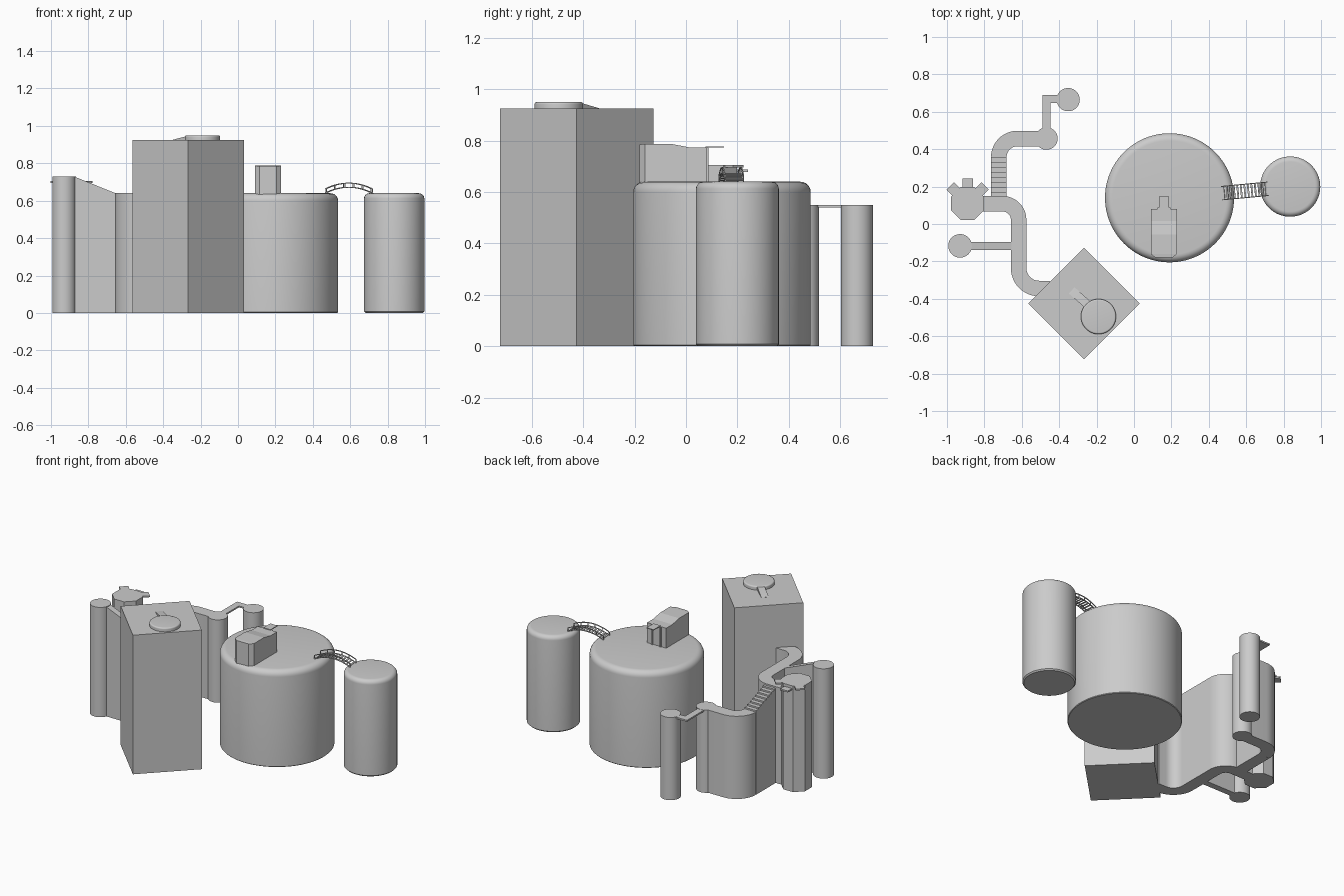
import bpy, bmesh
from math import sin, cos, pi, radians, atan2
from mathutils import Vector, Matrix

if "Cube" in bpy.data.objects:
    bpy.data.objects.remove(bpy.data.objects["Cube"])


def make(name, verts, faces, smooth=True):
    me = bpy.data.meshes.new(name)
    bm = bmesh.new()
    vs = [bm.verts.new(v) for v in verts]
    for f in faces:
        bm.faces.new([vs[i] for i in f])
    bmesh.ops.recalc_face_normals(bm, faces=bm.faces)
    bm.to_mesh(me)
    bm.free()
    ob = bpy.data.objects.new(name, me)
    bpy.context.collection.objects.link(ob)
    if smooth:
        bpy.ops.object.select_all(action='DESELECT')
        ob.select_set(True)
        bpy.context.view_layer.objects.active = ob
        bpy.ops.object.shade_smooth_by_angle(angle=radians(30))
    return ob


def loft(name, rings, smooth=True):
    # skin equal-sized rings and cap both ends
    n = len(rings[0])
    verts = [v for r in rings for v in r]
    faces = [list(range(n)), list(range(len(verts) - n, len(verts)))]
    for k in range(len(rings) - 1):
        for i in range(n):
            j = (i + 1) % n
            faces.append([k*n + i, k*n + j, (k+1)*n + j, (k+1)*n + i])
    return make(name, verts, faces, smooth)


def lathe(name, x, y, profile, segs=64, start=0.0):
    return loft(name, [[(x + r*cos(start + 2*pi*i/segs), y + r*sin(start + 2*pi*i/segs), z)
                        for i in range(segs)] for r, z in profile])


def pillar(name, x, y, r, h, top=0.0, foot=0.0, base=0.0, segs=64):
    prof = [(r - foot, base), (r, base + foot)] if foot else [(r, base)]
    prof += [(r - top + top*cos(a*pi/12), h - top + top*sin(a*pi/12)) for a in range(7)] if top else [(r, h)]
    return lathe(name, x, y, prof, segs)


def ribbon(name, path, width, base, tops, thick=None):
    # solid wall following a path, with a top height at each point
    pts = [Vector(p) for p in path]
    if not isinstance(tops, list):
        tops = [tops] * len(pts)
    rings = []
    for i, p in enumerate(pts):
        a = (p - pts[i-1]).normalized() if i else None
        b = (pts[i+1] - p).normalized() if i < len(pts) - 1 else None
        d = ((a or b) + (b or a)).normalized()
        scale = 1 / d.dot(a or b)
        s = Vector((-d.y, d.x)) * width / 2 * scale
        lo = tops[i] - thick if thick else base
        l, r = p + s, p - s
        rings.append([(l.x, l.y, lo), (r.x, r.y, lo), (r.x, r.y, tops[i]), (l.x, l.y, tops[i])])
    return loft(name, rings)


def arc(cx, cy, r, a0, a1, n=12):
    return [(cx + r*cos(radians(a0 + (a1-a0)*i/n)), cy + r*sin(radians(a0 + (a1-a0)*i/n))) for i in range(n+1)]


def box(name, center, size, mat=Matrix()):
    sx, sy, sz = (s / 2 for s in size)
    rings = [[mat @ (Vector(center) + Vector((x*sx, y*sy, z*sz)))
              for x, y in ((-1, -1), (1, -1), (1, 1), (-1, 1))] for z in (-1, 1)]
    return loft(name, rings, False)


# square tower with landing disc and ramp
lathe("square_tower", -0.267, -0.425, [(0.298, 0), (0.298, 0.925)], 4)
pillar("tower_disc", -0.19, -0.495, 0.094, 0.95, 0.009, 0, 0.92)
ribbon("disc_ramp", [(-0.22, -0.457), (-0.26, -0.42), (-0.333, -0.355)], 0.045, 0.92, [0.947, 0.945, 0.926])

# large drum and small drum
pillar("large_drum", 0.19, 0.14, 0.345, 0.64, 0.04, 0.004, segs=96)
pillar("small_drum", 0.835, 0.2, 0.161, 0.64, 0.028, 0.008)

# roof house on the large drum: chamfered front, stepped roof line
sections = [(-0.18, 0.045, 0.785), (-0.16, 0.07, 0.787), (-0.057, 0.07, 0.787),
            (0.015, 0.07, 0.773), (0.08, 0.07, 0.773)]
loft("roof_house", [[(0.16 - w, y, 0.63), (0.16 + w, y, 0.63), (0.16 + w, y, z), (0.16 - w, y, z)]
                    for y, w, z in sections], False)
box("house_awning", (0.16, 0.112, 0.775), (0.052, 0.072, 0.005))
for s in (-1, 1):
    box("door_post", (0.16 + s*0.03, 0.083, 0.703), (0.01, 0.01, 0.14))

# arched footbridge between the drums
p0, p1 = Vector((0.47, 0.165)), Vector((0.715, 0.188))
ang = atan2(p1.y - p0.y, p1.x - p0.x)
span = (p1 - p0).length
frame = Matrix.Translation((p0.x, p0.y, 0)) @ Matrix.Rotation(ang, 4, 'Z')


def arch(t, lift=0.0):
    return 0.642 + lift + 0.03 * (1 - (2*t - 1)**2)


for s in (-1, 1):
    for label, lift in (("deck_beam", 0.0), ("handrail", 0.022)):
        rings = []
        for i in range(17):
            t, h = i / 16, 0.0025
            z = arch(t, lift)
            rings.append([frame @ Vector((t*span, s*0.036 + a*h, z + b*h))
                          for a, b in ((-1, -1), (1, -1), (1, 1), (-1, 1))])
        loft(label, rings, False)
    for i in range(6):
        t = i / 5
        box("rail_post", (t*span, s*0.036, arch(t, 0.011)), (0.004, 0.004, 0.024), frame)
for i in range(13):
    t = (i + 0.5) / 13
    tilt = Matrix.Translation((t*span, 0, arch(t))) @ Matrix.Rotation(-atan2(0.12*(1 - 2*t), span), 4, 'Y')
    box("bridge_slat", (0, 0, 0), (0.009, 0.072, 0.004), frame @ tilt)

# high winding wall, from the tower to the octagonal turret
ribbon("high_wall", [(-0.45, -0.345)] + arc(-0.507, -0.235, 0.11, 270, 180)
       + arc(-0.702, 0.023, 0.085, 0, 90) + [(-0.85, 0.108)], 0.083, 0, 0.64)

# stairs down to the low wall
steps, y0, y1 = 8, 0.14, 0.357
for i in range(steps):
    d = (y1 - y0) / steps
    h = 0.64 - 0.09 * (i + 1) / (steps + 1)
    box("stair", (-0.723, y0 + (i + 0.5)*d, h / 2), (0.083, d, h))

# low wall with end pillar, thin catwalk and outer pillar
ribbon("low_wall", arc(-0.623, 0.357, 0.1, 180, 90) + [(-0.47, 0.457)], 0.083, 0, 0.55)
pillar("low_wall_end", -0.468, 0.457, 0.06, 0.55, segs=48)
ribbon("catwalk", [(-0.468, 0.46), (-0.468, 0.668), (-0.37, 0.668)], 0.044, 0, 0.549, 0.01)
pillar("outer_pillar", -0.352, 0.665, 0.062, 0.55, segs=48)

# side pillar and its sloping wall
pillar("side_pillar", -0.93, -0.117, 0.063, 0.73, segs=48)
ribbon("sloping_wall", [(-0.91, -0.117), (-0.87, -0.117), (-0.655, -0.117), (-0.63, -0.117)],
       0.042, 0, [0.727, 0.727, 0.64, 0.639])

# octagonal turret with three ledges
lathe("turret", -0.89, 0.11, [(0.095, 0), (0.095, 0.705)], 8, pi / 8)
for a, z in ((45, 0.7), (90, 0.682), (135, 0.7)):
    box("turret_ledge", (0.107, 0, z), (0.05, 0.056, 0.01),
        Matrix.Translation((-0.89, 0.11, 0)) @ Matrix.Rotation(radians(a), 4, 'Z'))
